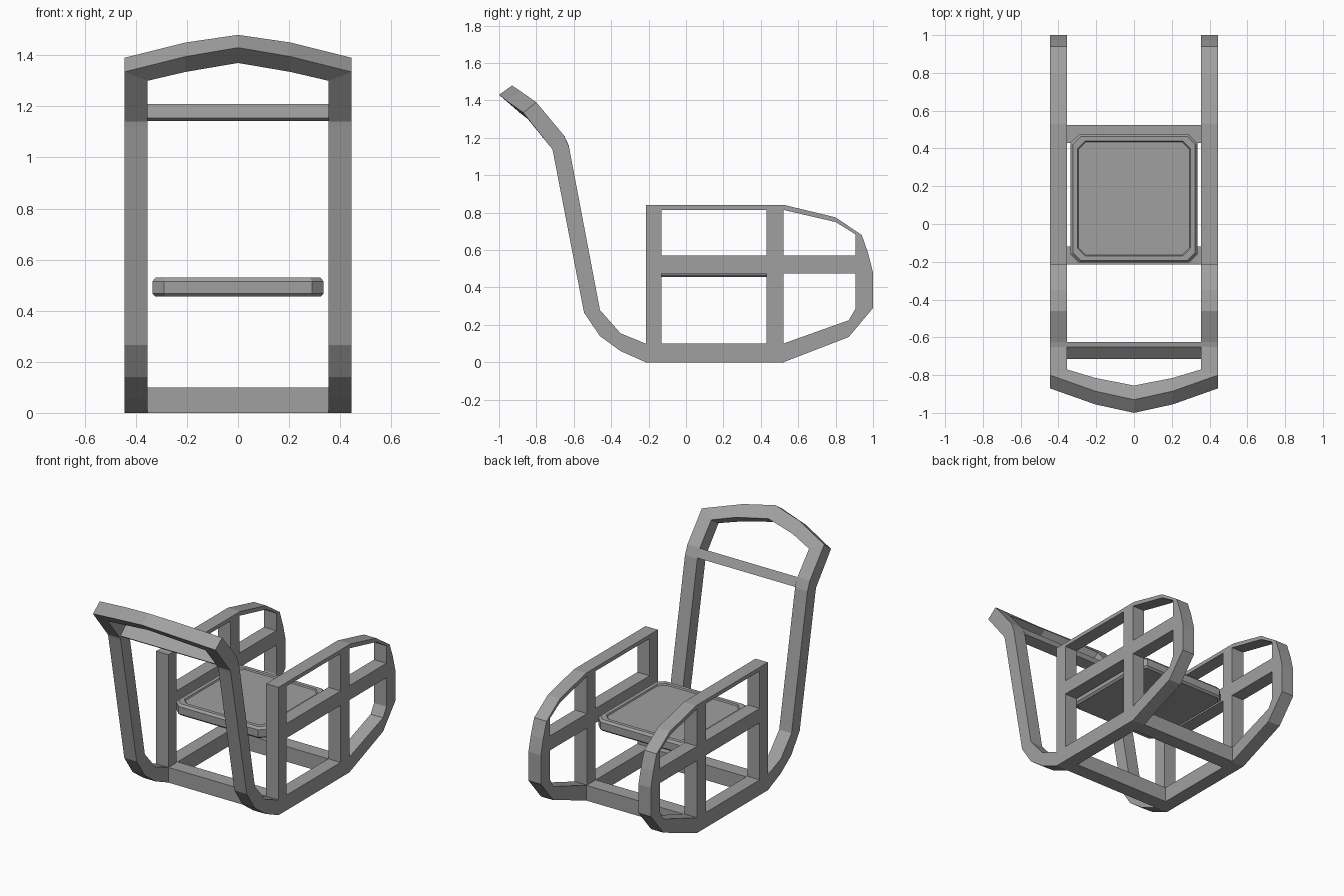
import bpy, bmesh

if "Cube" in bpy.data.objects:
    bpy.data.objects.remove(bpy.data.objects["Cube"])

GREY = (0.35, 0.35, 0.35, 1)
mat = bpy.data.materials.new("plain grey")
mat.use_nodes = True
mat.diffuse_color = GREY
mat.node_tree.nodes["Principled BSDF"].inputs["Base Color"].default_value = GREY

XO, XI = 0.445, 0.355   # outer and inner faces of the side frames


def loft(name, rings, cap_start=True, cap_end=True, mirror=False):
    """Skin a list of equal-length point rings into one flat-shaded object."""
    bm = bmesh.new()
    rows = [[bm.verts.new(p) for p in ring] for ring in rings]
    n = len(rows[0])
    for a, b in zip(rows, rows[1:]):
        for i in range(n):
            j = (i + 1) % n
            bm.faces.new((a[i], a[j], b[j], b[i]))
    if cap_start:
        bm.faces.new(rows[0][::-1])
    if cap_end:
        bm.faces.new(rows[-1])
    bmesh.ops.recalc_face_normals(bm, faces=bm.faces)
    mesh = bpy.data.meshes.new(name)
    bm.to_mesh(mesh)
    bm.free()
    mesh.materials.append(mat)
    obj = bpy.data.objects.new(name, mesh)
    bpy.context.collection.objects.link(obj)
    if mirror:
        mod = obj.modifiers.new("Mirror", 'MIRROR')
        mod.use_clip = True
    return obj


def bar(name, x0, x1, profile, mirror=False):
    """Extrude a (y, z) profile along x."""
    return loft(name, [[(x, y, z) for y, z in profile] for x in (x0, x1)], mirror=mirror)


def rect(y0, y1, z0, z1):
    return [(y0, z0), (y1, z0), (y1, z1), (y0, z1)]


# Handle arch: per station x, the outer front, outer back, inner back, inner front edges
arch = [
    (0.0, [(-1.0, 1.43), (-0.93, 1.48), (-0.855, 1.42), (-0.93, 1.37)]),
    (0.205, [(-0.955, 1.395), (-0.885, 1.45), (-0.815, 1.39), (-0.89, 1.335)]),
]
rings = [[(x, y, z) for y, z in pts] for x, pts in arch]
# Mitred corner where the arch meets the post
rings.append([(XO, -0.87, 1.335), (XO, -0.80, 1.39), (XI, -0.77, 1.35), (XI, -0.845, 1.30)])

# Post, runner and armrest: outer and inner edge of the bent rail
rail = [
    ((-0.715, 1.14), (-0.65, 1.21)),
    ((-0.71, 1.12), (-0.625, 1.15)),
    ((-0.545, 0.265), (-0.46, 0.28)),
    ((-0.46, 0.14), (-0.35, 0.155)),
    ((-0.35, 0.06), (-0.215, 0.1)),
    ((-0.215, 0.0), (-0.13, 0.1)),
    ((0.52, 0.0), (0.52, 0.1)),
    ((0.87, 0.135), (0.87, 0.225)),
    ((1.0, 0.29), (0.905, 0.285)),
    ((1.0, 0.48), (0.905, 0.48)),
    ((0.975, 0.58), (0.905, 0.58)),
    ((0.94, 0.68), (0.905, 0.685)),
    ((0.80, 0.775), (0.80, 0.75)),
    ((0.53, 0.84), (0.52, 0.815)),
    ((-0.215, 0.84), (-0.215, 0.815)),
]
for o, i in rail:
    rings.append([(XO, *o), (XO, *i), (XI, *i), (XI, *o)])
loft("handle_and_side_rails", rings, cap_start=False, mirror=True)

# Uprights and middle rails of both side frames
bar("front_uprights", XI, XO, rect(-0.215, -0.13, 0.02, 0.83), mirror=True)
bar("rear_uprights", XI, XO, rect(0.43, 0.52, 0.02, 0.83), mirror=True)
bar("middle_rails", XI, XO, rect(-0.15, 0.92, 0.475, 0.57), mirror=True)

# Cross bars joining the sides
bar("front_floor_bar", -XI, XI, rect(-0.215, -0.12, 0.0, 0.1))
bar("rear_floor_bar", -XI, XI, rect(0.43, 0.525, 0.0, 0.1))
bar("handle_cross_bar", -XI, XI,
    [(-0.715, 1.155), (-0.65, 1.21), (-0.625, 1.155), (-0.70, 1.143)])


# Seat: stacked clipped-corner outlines with a shallow sunken panel
def outline(inset, z, clip):
    hx, hy, cy = 0.335 - inset, 0.34 - inset, 0.135
    ring = []
    for sx, sy in ((1, 1), (-1, 1), (-1, -1), (1, -1)):
        pair = [(sx * hx, cy + sy * (hy - clip), z), (sx * (hx - clip), cy + sy * hy, z)]
        ring += pair if sx * sy > 0 else pair[::-1]
    return ring


loft("seat", [
    outline(0.012, 0.455, 0.04),
    outline(0.0, 0.467, 0.045),
    outline(0.0, 0.515, 0.045),
    outline(0.012, 0.53, 0.04),
    outline(0.036, 0.53, 0.04),
    outline(0.040, 0.521, 0.04),
])
